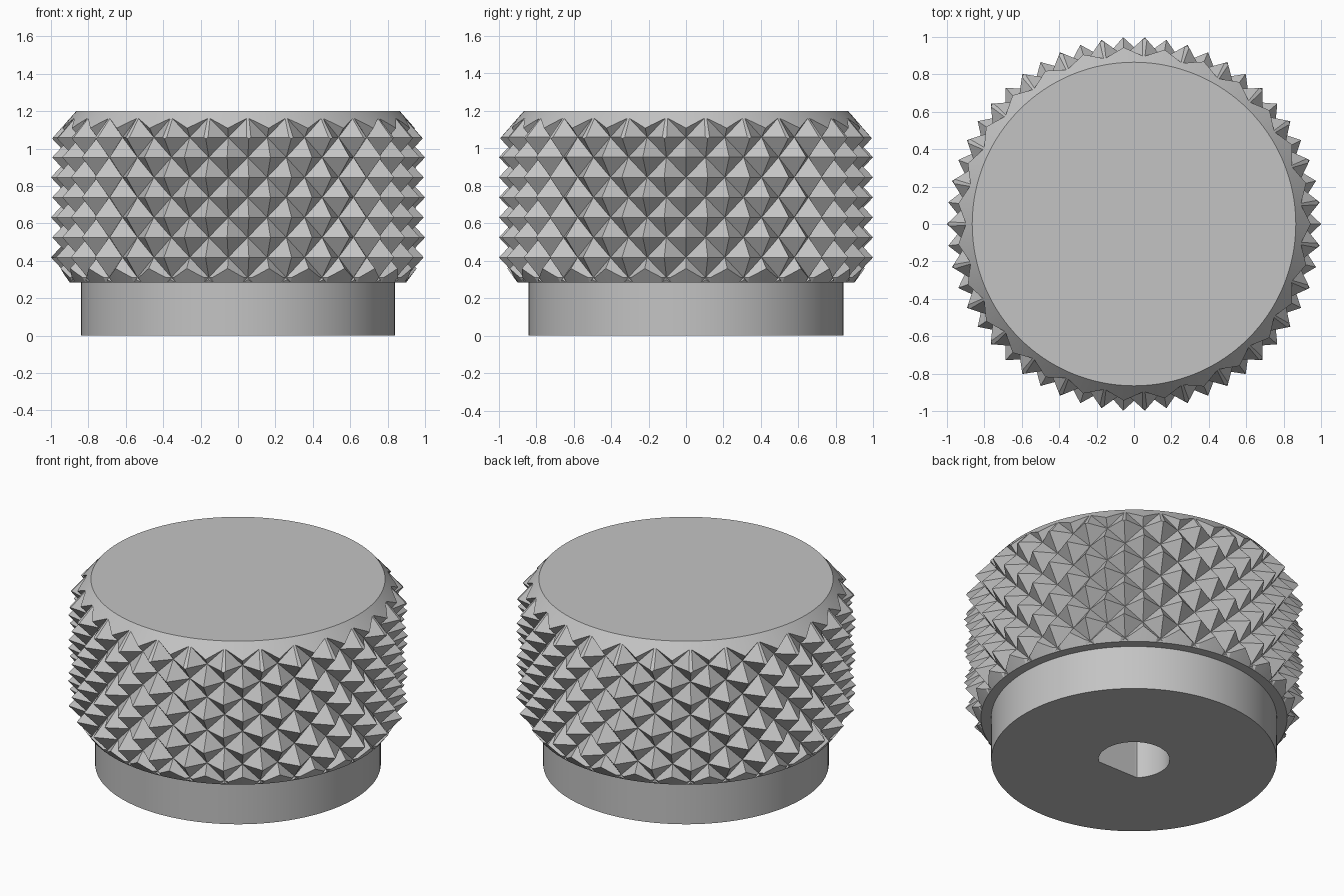
import bpy, bmesh, math

cube = bpy.data.objects.get("Cube")
if cube:
    bpy.data.objects.remove(cube, do_unlink=True)

TOP, SHOULDER = 1.2, 0.285          # overall height, underside of the grip
OUTER, INNER = 1.0, 0.90            # knurl peaks and valleys
TEETH, ROW = 27, 0.107              # teeth per row, height between rows

metal = bpy.data.materials.new("satin_grey")
metal.use_nodes = True
grey = (0.55, 0.55, 0.55, 1)
metal.diffuse_color = grey
metal.node_tree.nodes["Principled BSDF"].inputs["Base Color"].default_value = grey


def add_object(name, bm):
    bmesh.ops.recalc_face_normals(bm, faces=bm.faces)
    mesh = bpy.data.meshes.new(name)
    bm.to_mesh(mesh)
    bm.free()
    mesh.materials.append(metal)
    obj = bpy.data.objects.new(name, mesh)
    bpy.context.collection.objects.link(obj)
    return obj


def ring(bm, radius, z, sides):
    """Ring of vertices; radius may be a number or a function of the index."""
    get = radius if callable(radius) else (lambda i: radius)
    step = math.tau / sides
    return [bm.verts.new((get(i) * math.cos(i * step), get(i) * math.sin(i * step), z))
            for i in range(sides)]


def cap(bm, loop):
    centre = bm.verts.new((0, 0, loop[0].co.z))
    for a, b in zip(loop, loop[1:] + loop[:1]):
        bm.faces.new((a, b, centre))


def lathe(name, profile, sides=128):
    bm = bmesh.new()
    rings = [ring(bm, r, z, sides) for r, z in profile]
    for low, high in zip(rings, rings[1:]):
        for i in range(sides):
            j = (i + 1) % sides
            bm.faces.new((low[i], low[j], high[j], high[i]))
    bm.faces.new(rings[0])
    bm.faces.new(rings[-1])
    return add_object(name, bm)


def combine(obj, tool, operation):
    mod = obj.modifiers.new(operation.lower(), 'BOOLEAN')
    mod.operation, mod.object, mod.solver = operation, tool, 'EXACT'
    bpy.context.view_layer.objects.active = obj
    bpy.ops.object.modifier_apply(modifier=mod.name)


def knurl(name):
    """Staggered rows of diamond pyramids around a closed drum."""
    bm = bmesh.new()
    sides = TEETH * 2
    rings = []
    for k in range(11):
        rings.append(ring(bm, lambda i: OUTER if (i + k) % 2 else INNER,
                          0.204 + k * ROW, sides))
    for k, (low, high) in enumerate(zip(rings, rings[1:])):
        for i in range(sides):
            j = (i + 1) % sides
            a, b, c, d = low[i], low[j], high[j], high[i]
            # each quad is split along its valley-to-valley diagonal
            tris = ((a, b, d), (b, c, d)) if (i + k) % 2 else ((a, b, c), (a, c, d))
            for tri in tris:
                bm.faces.new(tri)
    cap(bm, rings[0])
    cap(bm, rings[-1])
    return add_object(name, bm)


# Knurled grip, trimmed to its chamfered outline
grip = knurl("knurled_grip")
outline = lathe("grip_outline_cutter",
                [(0.90, SHOULDER), (1.05, 0.487), (1.05, 0.99), (0.865, TOP)])
combine(grip, outline, 'INTERSECT')

# Plain collar below the grip
collar = lathe("base_collar", [(0.84, 0), (0.84, SHOULDER)])

# Shaft hole with one flat side toward the front
bm = bmesh.new()
loops = []
for z in (-0.1, 0.75):
    loop = ring(bm, 0.21, z, 96)
    for v in loop:
        v.co.y = max(v.co.y, -0.15)
    loops.append(loop)
for i in range(96):
    j = (i + 1) % 96
    bm.faces.new((loops[0][i], loops[0][j], loops[1][j], loops[1][i]))
for loop in loops:
    bm.faces.new(loop)
# the clamped arc becomes a chord when its points are slid onto the flat
shaft = add_object("shaft_hole_cutter", bm)

for part in (grip, collar):
    combine(part, shaft, 'DIFFERENCE')

for cutter in (outline, shaft):
    bpy.data.objects.remove(cutter, do_unlink=True)

# Smooth the round faces while keeping the tooth edges sharp
for part in (grip, collar):
    bpy.ops.object.select_all(action='DESELECT')
    part.select_set(True)
    bpy.context.view_layer.objects.active = part
    bpy.ops.object.shade_smooth_by_angle(angle=math.radians(20))
